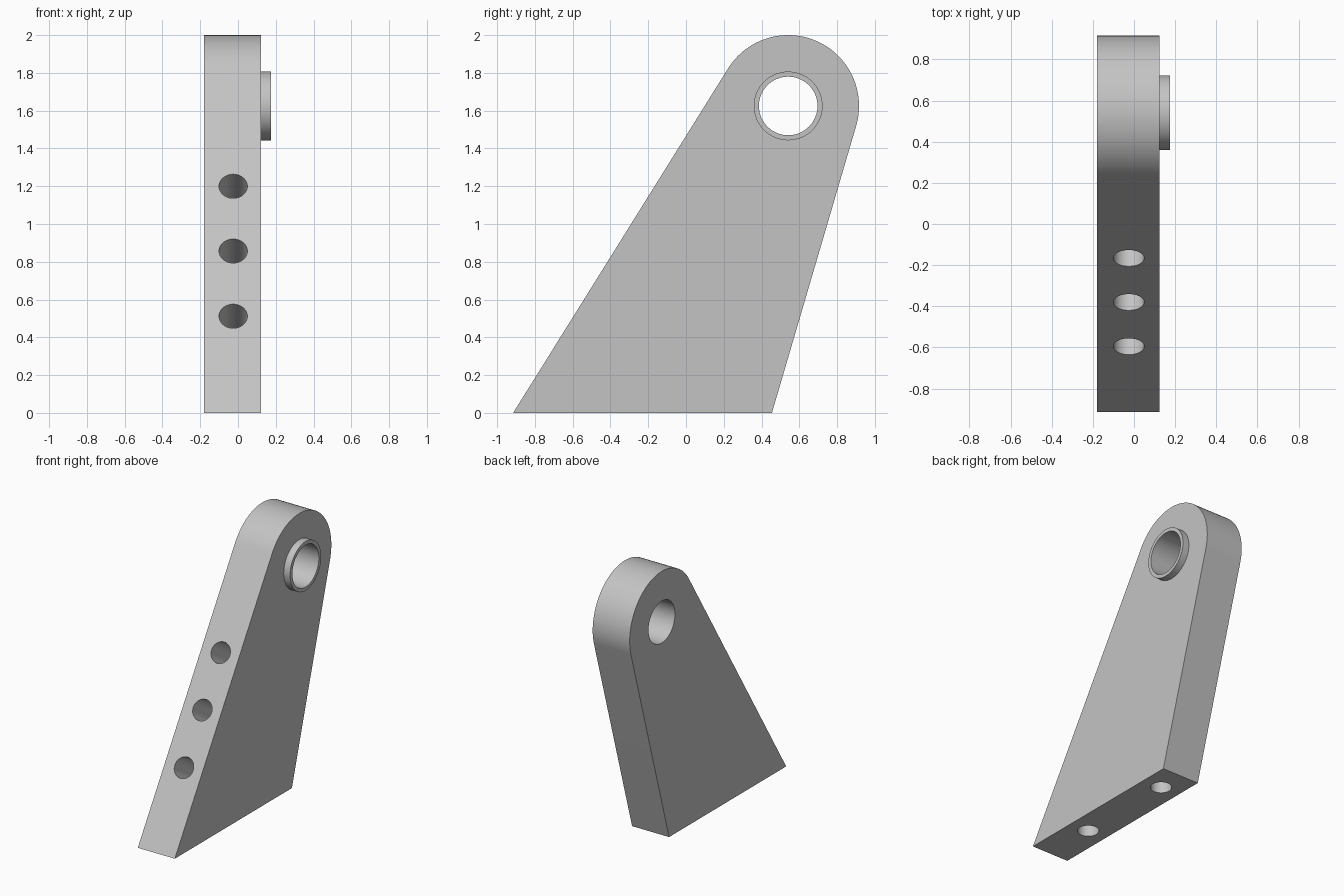
import bpy, bmesh, math
from mathutils import Vector

if "Cube" in bpy.data.objects:
    bpy.data.objects.remove(bpy.data.objects["Cube"])

X0, X1, X_BOSS = -0.18, 0.123, 0.175      # plate sides and boss end
XC = (X0 + X1) / 2
EYE = Vector((0.541, 1.625))              # eye centre (y, z)
R_EYE, R_BOSS, R_BORE = 0.375, 0.182, 0.155
FRONT, BACK = Vector((-0.915, 0)), Vector((0.455, 0))

grey = bpy.data.materials.new("plain grey")
grey.diffuse_color = (0.55, 0.55, 0.55, 1)
grey.use_nodes = True
grey.node_tree.nodes["Principled BSDF"].inputs["Base Color"].default_value = grey.diffuse_color


def tangent_angle(p, side):
    """Angle on the eye circle where the line from p touches it."""
    d = p - EYE
    return math.atan2(d.y, d.x) + side * math.acos(R_EYE / d.length)


def cylinder(name, start, end, radius, sides=64):
    start, end = Vector(start), Vector(end)
    axis = end - start
    bpy.ops.mesh.primitive_cylinder_add(vertices=sides, radius=radius,
                                        depth=axis.length, location=(start + end) / 2)
    ob = bpy.context.object
    ob.name = name
    ob.rotation_euler = axis.to_track_quat('Z', 'Y').to_euler()
    ob.data.materials.append(grey)
    return ob


def boolean(target, other, operation):
    mod = target.modifiers.new(other.name, 'BOOLEAN')
    mod.operation, mod.object, mod.solver = operation, other, 'EXACT'
    bpy.context.view_layer.objects.active = target
    bpy.ops.object.modifier_apply(modifier=mod.name)
    bpy.data.objects.remove(other)


# Plate: tapered profile with rounded eye, extruded along x
a0 = tangent_angle(BACK, 1)
a1 = tangent_angle(FRONT, -1)
a1 += 2 * math.pi * math.ceil((a0 - a1) / (2 * math.pi))
N = 64
arc = [EYE + R_EYE * Vector((math.cos(a), math.sin(a)))
       for a in (a0 + (a1 - a0) * i / N for i in range(N + 1))]
bm = bmesh.new()
face = bm.faces.new([bm.verts.new((X0, p.x, p.y)) for p in [FRONT, BACK] + arc])
ext = bmesh.ops.extrude_face_region(bm, geom=[face])
bmesh.ops.translate(bm, vec=(X1 - X0, 0, 0),
                    verts=[v for v in ext["geom"] if isinstance(v, bmesh.types.BMVert)])
bmesh.ops.recalc_face_normals(bm, faces=bm.faces)
mesh = bpy.data.meshes.new("bracket_plate")
bm.to_mesh(mesh)
bm.free()
mesh.materials.append(grey)
plate = bpy.data.objects.new("bracket_plate", mesh)
bpy.context.collection.objects.link(plate)

# Raised boss and through bore
boolean(plate, cylinder("boss", (X1 - 0.1, *EYE), (X_BOSS, *EYE), R_BOSS), 'UNION')
boolean(plate, cylinder("bore", (X0 - 0.1, *EYE), (X_BOSS + 0.1, *EYE), R_BORE), 'DIFFERENCE')

# Blind holes square to the sloping front edge
slope = (arc[-1] - FRONT).normalized()
inward = Vector((0, slope.y, -slope.x))
for z in (0.512, 0.857, 1.2):
    p = FRONT + slope * (z / slope.y)
    c = Vector((XC + 0.003, p.x, p.y))
    boolean(plate, cylinder("front_hole", c - inward * 0.1, c + inward * 0.35, 0.075, 48),
            'DIFFERENCE')

# Blind holes in the base
for y in (-0.515, 0.25):
    boolean(plate, cylinder("base_hole", (XC, y, -0.1), (XC, y, 0.3), 0.072, 48), 'DIFFERENCE')

# Smooth curved walls, sharp edges kept
bpy.ops.object.select_all(action='DESELECT')
plate.select_set(True)
bpy.context.view_layer.objects.active = plate
bpy.ops.object.shade_smooth_by_angle(angle=math.radians(30))
